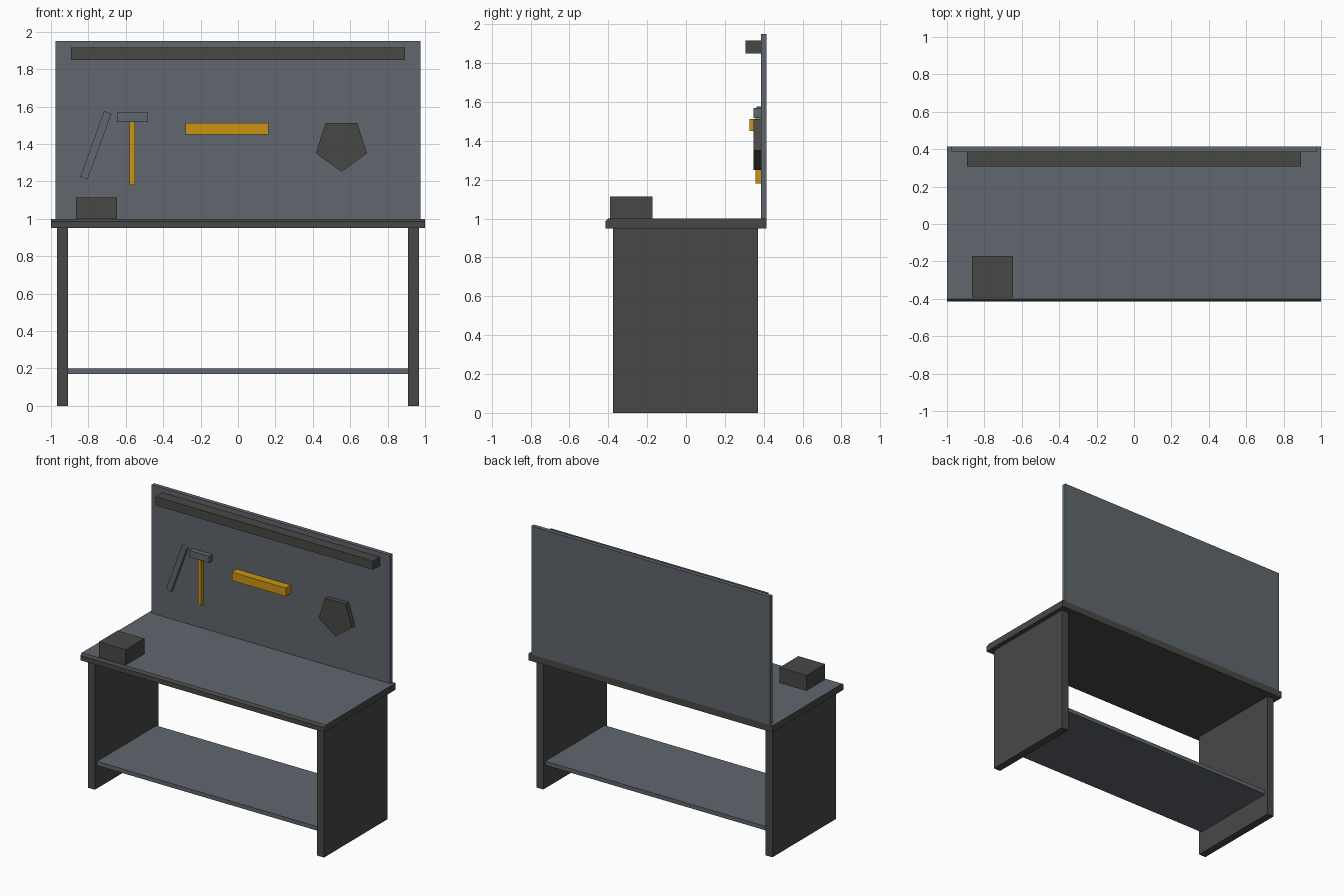
import bpy, bmesh
from math import radians
from mathutils import Matrix

cube = bpy.data.objects.get("Cube")
if cube:
    bpy.data.objects.remove(cube, do_unlink=True)


def material(name, rgb):
    mat = bpy.data.materials.new(name)
    mat.use_nodes = True
    mat.diffuse_color = (*rgb, 1)
    mat.node_tree.nodes["Principled BSDF"].inputs["Base Color"].default_value = (*rgb, 1)
    return mat


SLATE = material("slate grey", (0.115, 0.135, 0.155))
DARK = material("dark charcoal", (0.064, 0.064, 0.062))
YELLOW = material("tool yellow", (0.6, 0.3, 0.006))


def add(name, bm, *mats):
    bmesh.ops.recalc_face_normals(bm, faces=bm.faces)
    mesh = bpy.data.meshes.new(name)
    bm.to_mesh(mesh)
    bm.free()
    for mat in mats:
        mesh.materials.append(mat)
    obj = bpy.data.objects.new(name, mesh)
    bpy.context.collection.objects.link(obj)
    return obj


def box(name, x, y, z, mat):
    """Box spanning the given (min, max) ranges, origin at its centre."""
    bm = bmesh.new()
    bmesh.ops.create_cube(bm, size=1)
    bmesh.ops.scale(bm, vec=[r[1] - r[0] for r in (x, y, z)], verts=bm.verts)
    obj = add(name, bm, mat)
    obj.location = [sum(r) / 2 for r in (x, y, z)]
    return obj


# Worktop: side profile with chamfered front edge, extruded across the width
bm = bmesh.new()
profile = [(-0.415, 0.95), (0.415, 0.95), (0.415, 1.0), (-0.4, 1.0), (-0.415, 0.985)]
face = bm.faces.new([bm.verts.new((-1, y, z)) for y, z in profile])
ext = bmesh.ops.extrude_face_region(bm, geom=[face])
bmesh.ops.translate(bm, vec=(2, 0, 0),
                    verts=[v for v in ext["geom"] if isinstance(v, bmesh.types.BMVert)])
bmesh.ops.recalc_face_normals(bm, faces=bm.faces)
for f in bm.faces:
    f.material_index = 1 if f.normal.z > 0.9 else 0
add("worktop", bm, DARK, SLATE)

# Side panels and lower shelf
for name, s in (("right_leg_panel", -1), ("left_leg_panel", 1)):
    box(name, sorted((s * 0.91, s * 0.967)), (-0.375, 0.37), (0, 0.95), DARK)
box("lower_shelf", (-0.91, 0.91), (-0.35, 0.345), (0.17, 0.2), SLATE)

# Back board and top rail
BOARD = 0.385
box("back_board", (-0.977, 0.977), (BOARD, 0.415), (1.0, 1.95), SLATE)
box("top_rail", (-0.892, 0.892), (0.307, BOARD), (1.85, 1.915), DARK)

# Block on the worktop
box("bench_block", (-0.866, -0.646), (-0.392, -0.172), (1.0, 1.113), DARK)

# Hanging tools
box("hammer_handle", (-0.58, -0.552), (0.358, BOARD), (1.18, 1.52), YELLOW)
box("hammer_head", (-0.647, -0.48), (0.348, BOARD), (1.518, 1.568), SLATE)
box("level", (-0.28, 0.163), (0.327, BOARD), (1.45, 1.512), YELLOW)
bar = box("wrench_bar", (-0.781, -0.739), (0.363, BOARD), (1.206, 1.58), SLATE)
bar.rotation_euler.y = radians(20)

# Five-sided plate with one corner pointing down
bm = bmesh.new()
bmesh.ops.create_cone(bm, cap_ends=True, segments=5, radius1=0.144, radius2=0.144, depth=0.037)
low = min(bm.verts, key=lambda v: (round(v.co.y, 3), v.co.x)).co
start = low.xy.angle_signed((0, -1))
bmesh.ops.rotate(bm, matrix=Matrix.Rotation(-start, 3, "Z"), verts=bm.verts)
bmesh.ops.rotate(bm, matrix=Matrix.Rotation(radians(90), 3, "X"), verts=bm.verts)
plate = add("five_sided_plate", bm, DARK)
plate.location = (0.553, 0.367, 1.395)
